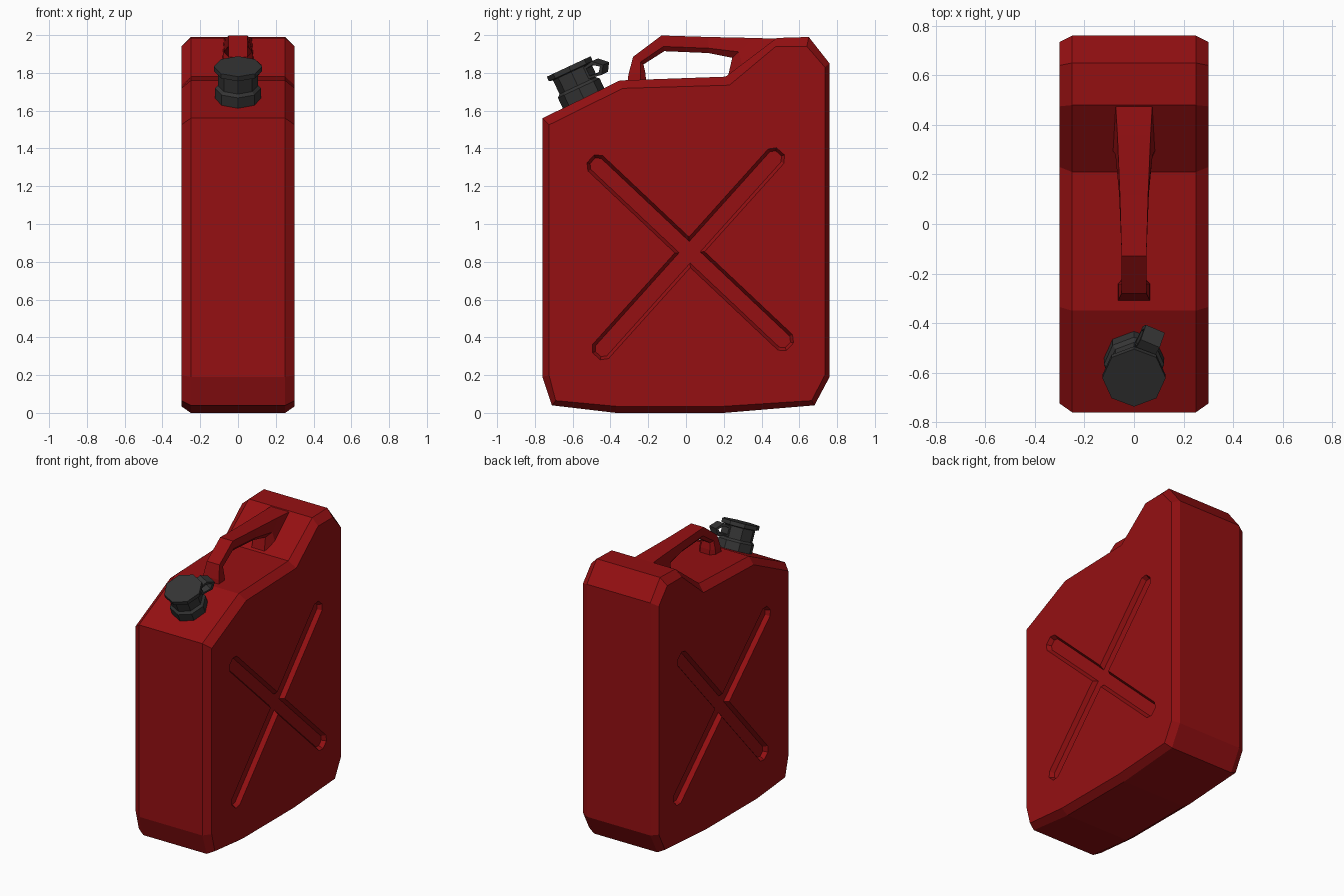
import bpy, bmesh, math
from mathutils import Vector, Matrix

if "Cube" in bpy.data.objects:
    bpy.data.objects.remove(bpy.data.objects["Cube"])


def material(name, rgb):
    m = bpy.data.materials.new(name)
    m.diffuse_color = (*rgb, 1)
    m.use_nodes = True
    m.node_tree.nodes["Principled BSDF"].inputs["Base Color"].default_value = m.diffuse_color
    return m


RED = material("red plastic", (0.30, 0.005, 0.006))
DARK = material("dark grey plastic", (0.035, 0.035, 0.035))


def loft(name, rings, mat, closed=False, matrix=None):
    """Skin a list of equal-length point rings; open lofts get end caps."""
    bm = bmesh.new()
    vs = [[bm.verts.new(p) for p in r] for r in rings]
    n = len(rings[0])
    pairs = list(zip(vs, vs[1:])) + ([(vs[-1], vs[0])] if closed else [])
    for a, b in pairs:
        for i in range(n):
            j = (i + 1) % n
            bm.faces.new((a[i], a[j], b[j], b[i]))
    if not closed:
        bm.faces.new(vs[0])
        bm.faces.new(vs[-1])
    bmesh.ops.recalc_face_normals(bm, faces=bm.faces)
    if matrix:
        bm.transform(matrix)
    me = bpy.data.meshes.new(name)
    bm.to_mesh(me)
    bm.free()
    me.materials.append(mat)
    ob = bpy.data.objects.new(name, me)
    bpy.context.collection.objects.link(ob)
    return ob


# Can body: full profile in the middle, inset profile on the two sides
outer = [(-.76, 1.56), (-.35, 1.76), (.21, 1.78), (.48, 1.985), (.65, 1.99), (.76, 1.85),
         (.76, .19), (.68, .04), (.2, 0), (-.37, 0), (-.71, .04), (-.76, .19)]
inner = [(-.725, 1.525), (-.335, 1.718), (.23, 1.735), (.475, 1.94), (.64, 1.94), (.735, 1.83),
         (.735, .2), (.665, .065), (.2, .035), (-.37, .035), (-.69, .065), (-.725, .2)]
body = loft("can_body", [[(x, y, z) for y, z in prof] for x, prof in
                         ((-.3, inner), (-.25, outer), (.25, outer), (.3, inner))], RED)


# Crossed grooves pressed into both sides
def groove_ring(x, a, b, w, trim):
    a, b = Vector(a), Vector(b)
    d = (b - a).normalized()
    n = Vector((-d.y, d.x))
    mid, half = (a + b) / 2, (b - a).length / 2 - trim
    local = [(half, .5 * w), (half - .6 * w, w), (-half + .6 * w, w), (-half, .5 * w),
             (-half, -.5 * w), (-half + .6 * w, -w), (half - .6 * w, -w), (half, -.5 * w)]
    return [(x, *(mid + d * s + n * t)) for s, t in local]


for side in (-1, 1):
    for a, b in (((-.505, 1.345), (.55, .35)), ((.50, 1.385), (-.475, .30))):
        cutter = loft("groove_cutter", [groove_ring(side * .31, a, b, .062, -.005),
                                        groove_ring(side * .27, a, b, .040, .015)], RED)
        cutter.hide_render = True
        mod = body.modifiers.new("groove", 'BOOLEAN')
        mod.operation = 'DIFFERENCE'
        mod.solver = 'EXACT'
        mod.object = cutter
        bpy.context.view_layer.objects.active = body
        bpy.ops.object.modifier_apply(modifier=mod.name)
        bpy.data.objects.remove(cutter)

# Carrying handle: stations of outer point, inner point, outer and inner half widths
stations = [((-.31, 1.74), (-.21, 1.74), .065, .065),
            ((-.305, 1.79), (-.215, 1.80), .062, .062),
            ((-.28, 1.885), (-.225, 1.845), .05, .05),
            ((-.13, 1.998), (-.115, 1.915), .05, .05),
            ((.12, 1.99), (.12, 1.905), .057, .06),
            ((.36, 1.985), (.245, 1.88), .067, .075),
            ((.50, 1.98), (.215, 1.75), .075, .088)]
rings = []
for o, i, wo, wi in stations:
    o, i = Vector(o), Vector(i)
    m = o.lerp(i, .7)
    rings.append([(-wo, *o), (wo, *o), (wi, *m), (.6 * wi, *i), (-.6 * wi, *i), (-wi, *m)])
loft("handle", rings, RED)

# Spout cap: eight-sided stepped turning, tilted with the front slope
tilt = Matrix.Translation((0, -.54, 1.66)) @ Matrix.Rotation(math.radians(25), 4, 'X')
steps = [(.122, -.03), (.122, .065), (.106, .08), (.106, .16), (.128, .165), (.128, .192)]
loft("spout_cap", [[(r * math.cos(k * math.pi / 4), r * math.sin(k * math.pi / 4), h)
                    for k in range(8)] for r, h in steps], DARK, matrix=tilt)

# Cap strap: flat band looping out behind the cap
path = [(.09, .153), (.155, .165), (.205, .122), (.175, .078), (.09, .088)]
centre = Vector((.14, .12))
rings = []
for p in path:
    p = Vector(p)
    q = p + (centre - p).normalized() * .02
    rings.append([(-.042, *p), (.042, *p), (.042, *q), (-.042, *q)])
loft("cap_strap", rings, DARK, closed=True,
     matrix=tilt @ Matrix.Rotation(math.radians(-25), 4, 'Z'))
